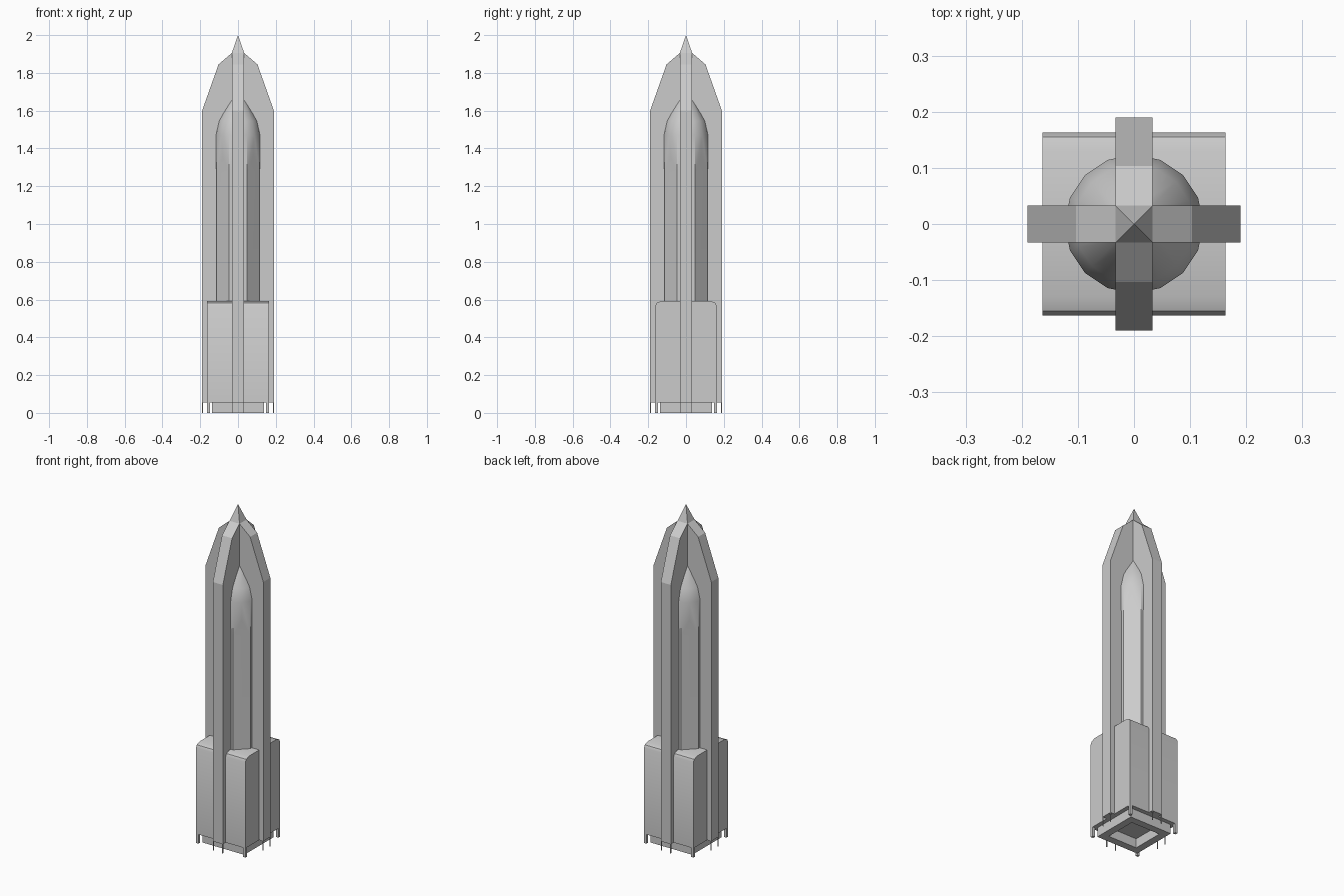
import bpy, bmesh, math

old = bpy.data.objects.get("Cube")
if old:
    bpy.data.objects.remove(old, do_unlink=True)

grey = bpy.data.materials.new("hull grey")
grey.use_nodes = True
grey.diffuse_color = (0.6, 0.6, 0.6, 1)
grey.node_tree.nodes["Principled BSDF"].inputs["Base Color"].default_value = grey.diffuse_color

FIN_T = 0.033    # half thickness of a fin
FIN_R = 0.19     # reach of a fin
BASE = 0.163     # half width of the lower block
FLOOR = 0.055    # underside of hull, above the feet


def finish(name, bm, smooth=None):
    bmesh.ops.recalc_face_normals(bm, faces=bm.faces)
    mesh = bpy.data.meshes.new(name)
    bm.to_mesh(mesh)
    bm.free()
    ob = bpy.data.objects.new(name, mesh)
    bpy.context.collection.objects.link(ob)
    mesh.materials.append(grey)
    if smooth:
        bpy.ops.object.select_all(action='DESELECT')
        ob.select_set(True)
        bpy.context.view_layer.objects.active = ob
        bpy.ops.object.shade_smooth_by_angle(angle=math.radians(smooth))
    return ob


def slab(name, half_profile, half_depth, turn=0, smooth=None):
    """Mirror a half profile (u, z) and extrude it; turn=1 runs it along y."""
    bm = bmesh.new()
    outline = half_profile + [(-u, z) for u, z in reversed(half_profile)]
    ends = []
    for d in (-half_depth, half_depth):
        ends.append([bm.verts.new((d, u, z) if turn else (u, d, z)) for u, z in outline])
        bm.faces.new(ends[-1])
    n = len(outline)
    for i in range(n):
        j = (i + 1) % n
        bm.faces.new((ends[0][i], ends[0][j], ends[1][j], ends[1][i]))
    return finish(name, bm, smooth)


def add_box(bm, x, y, z0, z1, hx, hy):
    made = bmesh.ops.create_cube(bm, size=2)["verts"]
    for v in made:
        v.co = (x + v.co.x * hx, y + v.co.y * hy, z1 if v.co.z > 0 else z0)


# crossed fins
fin = [(FIN_R, FLOOR), (FIN_R, 1.6), (0.103, 1.845), (FIN_T, 1.905)]
slab("fin_left_right", fin, FIN_T)
slab("fin_front_back", fin, FIN_T, turn=1)

# pointed nose
bm = bmesh.new()
base = [bm.verts.new((x * FIN_T, y * FIN_T, 1.905)) for x, y in ((1, 1), (-1, 1), (-1, -1), (1, -1))]
tip = bm.verts.new((0, 0, 2))
bm.faces.new(base)
for i in range(4):
    bm.faces.new((base[i], base[(i + 1) % 4], tip))
finish("nose_tip", bm)

# lower block with rounded front and back shoulders
slab("lower_block", [(BASE, FLOOR), (BASE, 0.567), (0.155, 0.582), (0.13, 0.592)],
     BASE, turn=1, smooth=40)

# core: octagonal column whose flats end in points under a round cap
bm = bmesh.new()
R = 0.1235


def ring(radius, z, count=16, first=0.0):
    return [bm.verts.new((radius * math.cos(a), radius * math.sin(a), z))
            for a in (first + math.tau * i / count for i in range(count))]


foot = ring(R, 0.5, 8, math.pi / 8)
shoulder = ring(R, 1.27, 8, math.pi / 8)
peaks = ring(R * math.cos(math.pi / 8), 1.36, 8)
rims = [ring(R, 1.47), ring(0.106, 1.545), ring(0.047, 1.655)]
for i in range(8):
    p, k = (i - 1) % 8, 2 * i
    bm.faces.new((foot[p], foot[i], shoulder[i], shoulder[p]))
    bm.faces.new((shoulder[p], shoulder[i], peaks[i]))
    bm.faces.new((shoulder[p], peaks[i], rims[0][k], rims[0][k - 1]))
    bm.faces.new((shoulder[i], rims[0][k + 1], rims[0][k], peaks[i]))
for low, high in zip(rims, rims[1:]):
    for i in range(16):
        bm.faces.new((low[i - 1], low[i], high[i], high[i - 1]))
bm.faces.new(foot)
bm.faces.new(rims[-1])
finish("core", bm, smooth=35)

# square exhaust rim, open below
bm = bmesh.new()
outer, inner = 0.138, 0.095
mid, half = (outer + inner) / 2, (outer - inner) / 2
for s in (-1, 1):
    add_box(bm, s * mid, 0, 0, FLOOR, half, outer)
    add_box(bm, 0, s * mid, 0, FLOOR, inner, half)
finish("exhaust_rim", bm)

# stout feet under the block corners, thin pins under the fin ends
bm = bmesh.new()
for sx in (-1, 1):
    for sy in (-1, 1):
        add_box(bm, sx * (BASE - 0.008), sy * (BASE - 0.008), 0, FLOOR, 0.008, 0.008)
finish("corner_feet", bm)

bm = bmesh.new()
for end in (-1, 1):
    for side in (-1, 1):
        a, b = end * (FIN_R - 0.002), side * (FIN_T - 0.002)
        add_box(bm, a, b, 0, FLOOR, 0.002, 0.002)
        add_box(bm, b, a, 0, FLOOR, 0.002, 0.002)
finish("fin_pins", bm)
